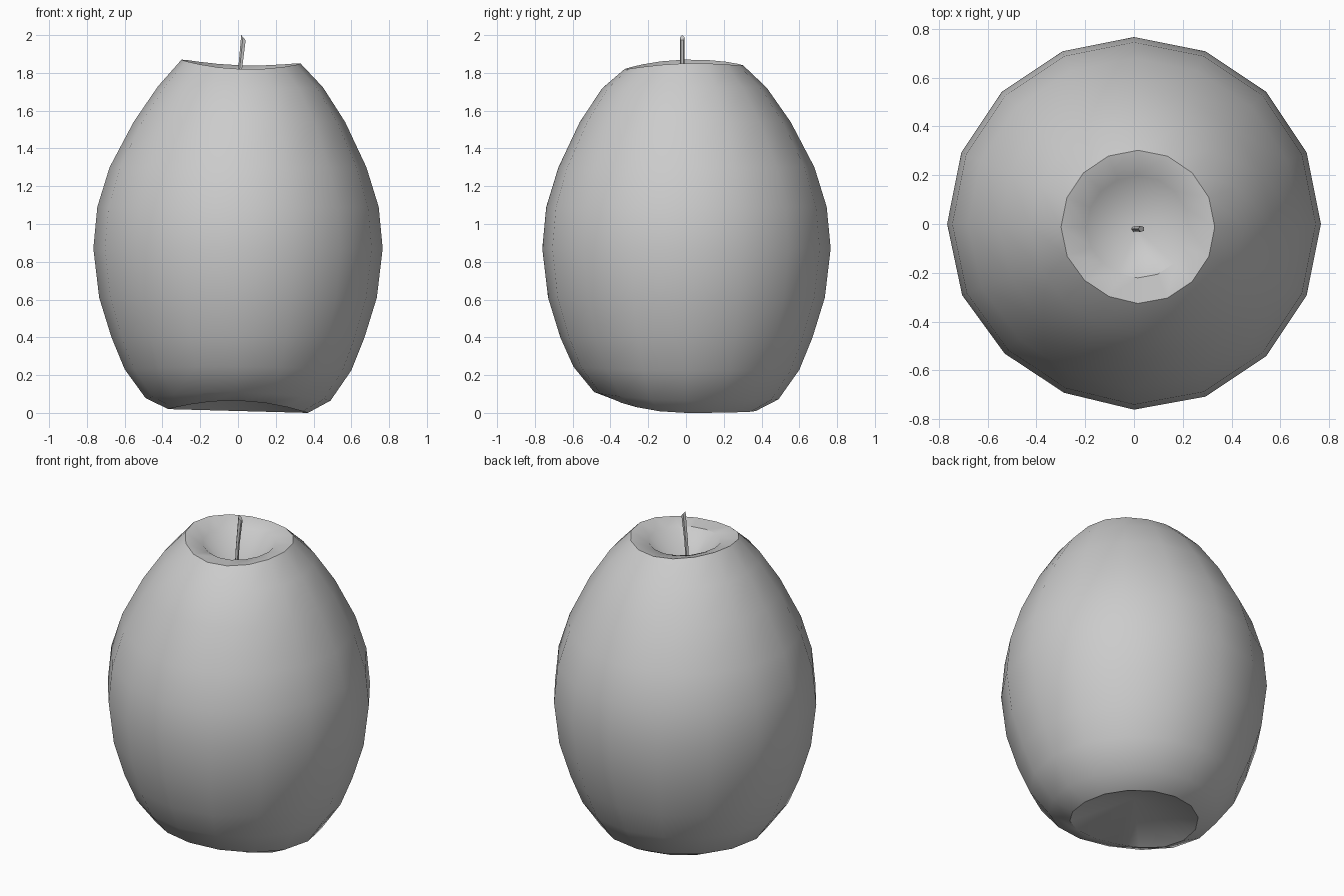
import bpy
import bmesh
from math import sin, cos, pi, radians
from mathutils import Vector

cube = bpy.data.objects.get("Cube")
if cube:
    bpy.data.objects.remove(cube, do_unlink=True)

SIDES = 16

grey = bpy.data.materials.new("plain grey")
grey.use_nodes = True
grey.diffuse_color = (0.6, 0.6, 0.6, 1)
grey.node_tree.nodes["Principled BSDF"].inputs["Base Color"].default_value = (0.6, 0.6, 0.6, 1)


def bridge(bm, a, b):
    """Join two vertex loops; a loop of one vertex makes a fan."""
    n = max(len(a), len(b))
    for i in range(n):
        quad = [a[i % len(a)], a[(i + 1) % len(a)], b[(i + 1) % len(b)], b[i % len(b)]]
        bm.faces.new(list(dict.fromkeys(quad)))


def finish(bm, name, angle):
    bmesh.ops.recalc_face_normals(bm, faces=bm.faces)
    mesh = bpy.data.meshes.new(name)
    bm.to_mesh(mesh)
    bm.free()
    obj = bpy.data.objects.new(name, mesh)
    bpy.context.collection.objects.link(obj)
    mesh.materials.append(grey)
    bpy.ops.object.select_all(action='DESELECT')
    obj.select_set(True)
    bpy.context.view_layer.objects.active = obj
    bpy.ops.object.shade_smooth_by_angle(angle=radians(angle))
    return obj


# Uneven edges of the underside and of the top rim
def base_wave(a):
    return 0.01 - 0.01 * cos(a) + 0.055 * max(0, -sin(a)) ** 2


def rim_wave(a):
    return 0.03 * cos(a) ** 2 - 0.01 * cos(a) + 0.01 * sin(a)


# Fruit body: radius, height, amount of base wave, amount of rim wave
profile = [
    (0.37, 0.0, 1, 0),
    (0.49, 0.065, 0.7, 0),
    (0.60, 0.225, 0.3, 0),
    (0.67, 0.40, 0, 0),
    (0.735, 0.61, 0, 0),
    (0.766, 0.87, 0, 0),
    (0.745, 1.09, 0, 0),
    (0.68, 1.30, 0, 0),
    (0.56, 1.54, 0, 0),
    (0.437, 1.72, 0, 0.2),
    (0.315, 1.83, 0, 1),
    (0.21, 1.815, 0, 0.4),
]
bm = bmesh.new()
loops = [[bm.verts.new((0, 0, 0.16))]]
for radius, height, low, high in profile:
    shift = Vector((0.015, -0.012, 0)) * max(0, (height - 1.3) / 0.5)
    loop = []
    for i in range(SIDES):
        a = 2 * pi * i / SIDES
        # gentle flat on one lower flank
        r = radius * (1 - 0.025 * max(0, cos(a - radians(238))) ** 8)
        z = height + low * base_wave(a) + high * rim_wave(a)
        loop.append(bm.verts.new(Vector((r * cos(a), r * sin(a), z)) + shift))
    loops.append(loop)
loops.append([bm.verts.new((0.01, -0.02, 1.60))])
for lower, upper in zip(loops, loops[1:]):
    bridge(bm, lower, upper)
finish(bm, "fruit_body", 38)

# Stem: thin leaning stalk with a slanted cut tip
bm = bmesh.new()
stem = []
for x, z, r, slant in ((0.0, 1.58, 0.013, 0), (0.01, 1.80, 0.011, 0), (0.03, 1.985, 0.013, 1.15)):
    ring = []
    for i in range(5):
        a = 2 * pi * i / 5 + pi
        ring.append(bm.verts.new((x + r * cos(a), -0.02 + r * sin(a), z - slant * r * cos(a))))
    stem.append(ring)
for lower, upper in zip(stem, stem[1:]):
    bridge(bm, lower, upper)
bm.faces.new(stem[0])
bm.faces.new(stem[-1])
finish(bm, "stem", 30)
